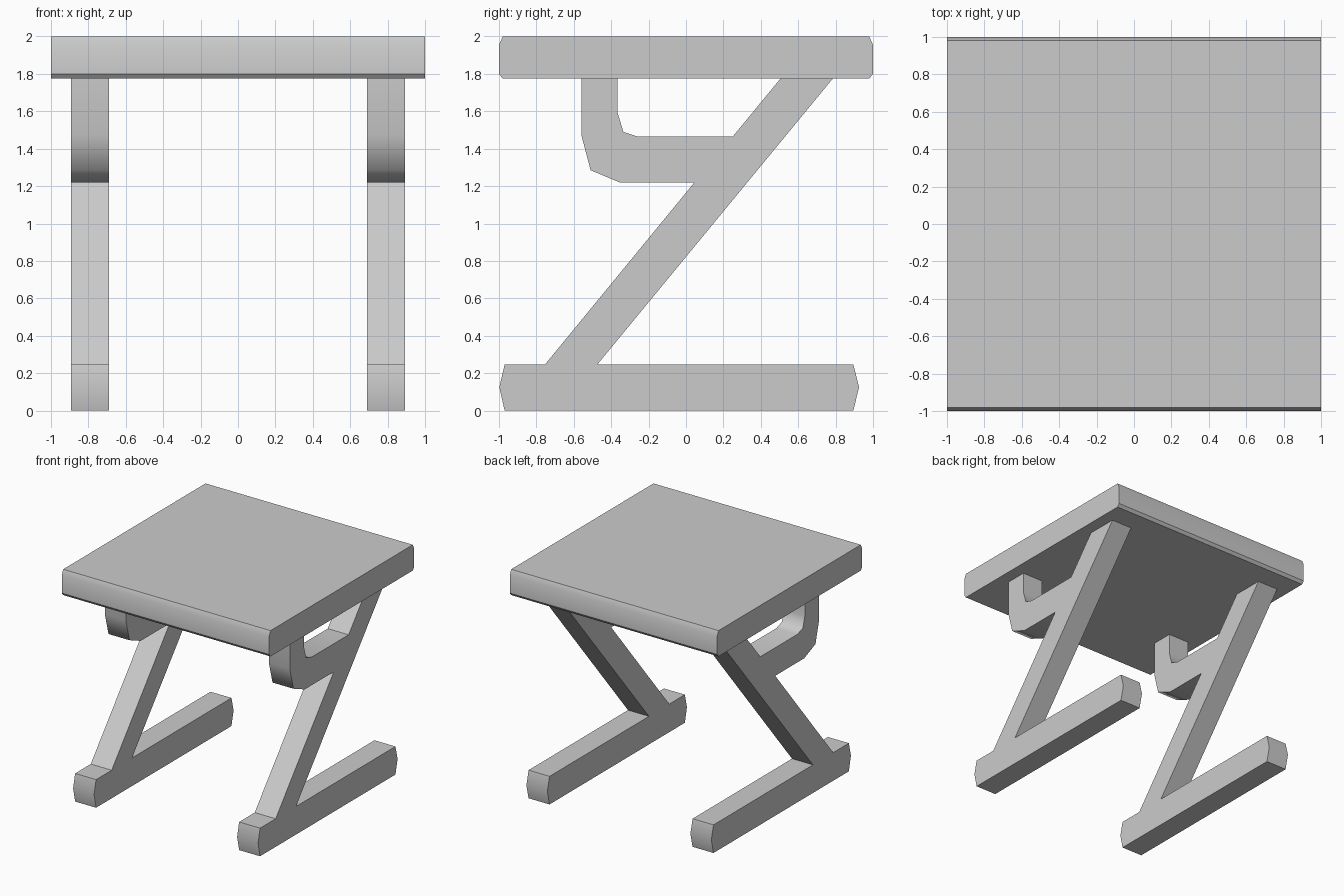
import bpy
import bmesh

if "Cube" in bpy.data.objects:
    bpy.data.objects.remove(bpy.data.objects["Cube"])


def extrude_profile(name, profile, x0, x1, soft=()):
    """Extrude a (y, z) outline along x; corners listed in soft are smooth shaded."""
    bm = bmesh.new()
    a = [bm.verts.new((x0, y, z)) for y, z in profile]
    b = [bm.verts.new((x1, y, z)) for y, z in profile]
    n = len(profile)
    bm.faces.new(a)
    bm.faces.new(b)
    for i in range(n):
        j = (i + 1) % n
        bm.faces.new((a[i], a[j], b[j], b[i]))
    bmesh.ops.recalc_face_normals(bm, faces=bm.faces)
    for f in bm.faces:
        f.smooth = True
    for e in bm.edges:
        e.smooth = False
    for i in soft:
        bm.edges.get((a[i], b[i])).smooth = True
    mesh = bpy.data.meshes.new(name)
    bm.to_mesh(mesh)
    bm.free()
    obj = bpy.data.objects.new(name, mesh)
    bpy.context.collection.objects.link(obj)
    return obj


# Desk top with chamfered front and back edges
top = [(-1, 1.80), (-1, 1.955), (-0.98, 2), (0.98, 2),
       (1, 1.955), (1, 1.80), (0.98, 1.775), (-0.98, 1.775)]
extrude_profile("desk_top", top, -1, 1, soft=(1, 4))

# Z-shaped side frame: foot, slanted leg and hooked shelf bracket in one outline
frame = [
    # foot
    (-0.97, 0), (0.895, 0), (0.925, 0.125), (0.895, 0.245),
    # rear edge of the slanted leg
    (-0.475, 0.245), (0.785, 1.775), (0.505, 1.775),
    # inside of the bracket
    (0.25, 1.465), (-0.26, 1.465), (-0.335, 1.49), (-0.365, 1.59), (-0.365, 1.775),
    # outside of the bracket
    (-0.56, 1.775), (-0.56, 1.475), (-0.51, 1.285), (-0.355, 1.22),
    # front edge of the slanted leg, back to the foot
    (0.045, 1.22), (-0.755, 0.245), (-0.97, 0.245), (-0.998, 0.125),
]
for side, sx in (("left", -1), ("right", 1)):
    extrude_profile(f"{side}_leg_frame", frame, sx * 0.69, sx * 0.892,
                    soft=(2, 8, 9, 10, 13, 14, 15, 19))
